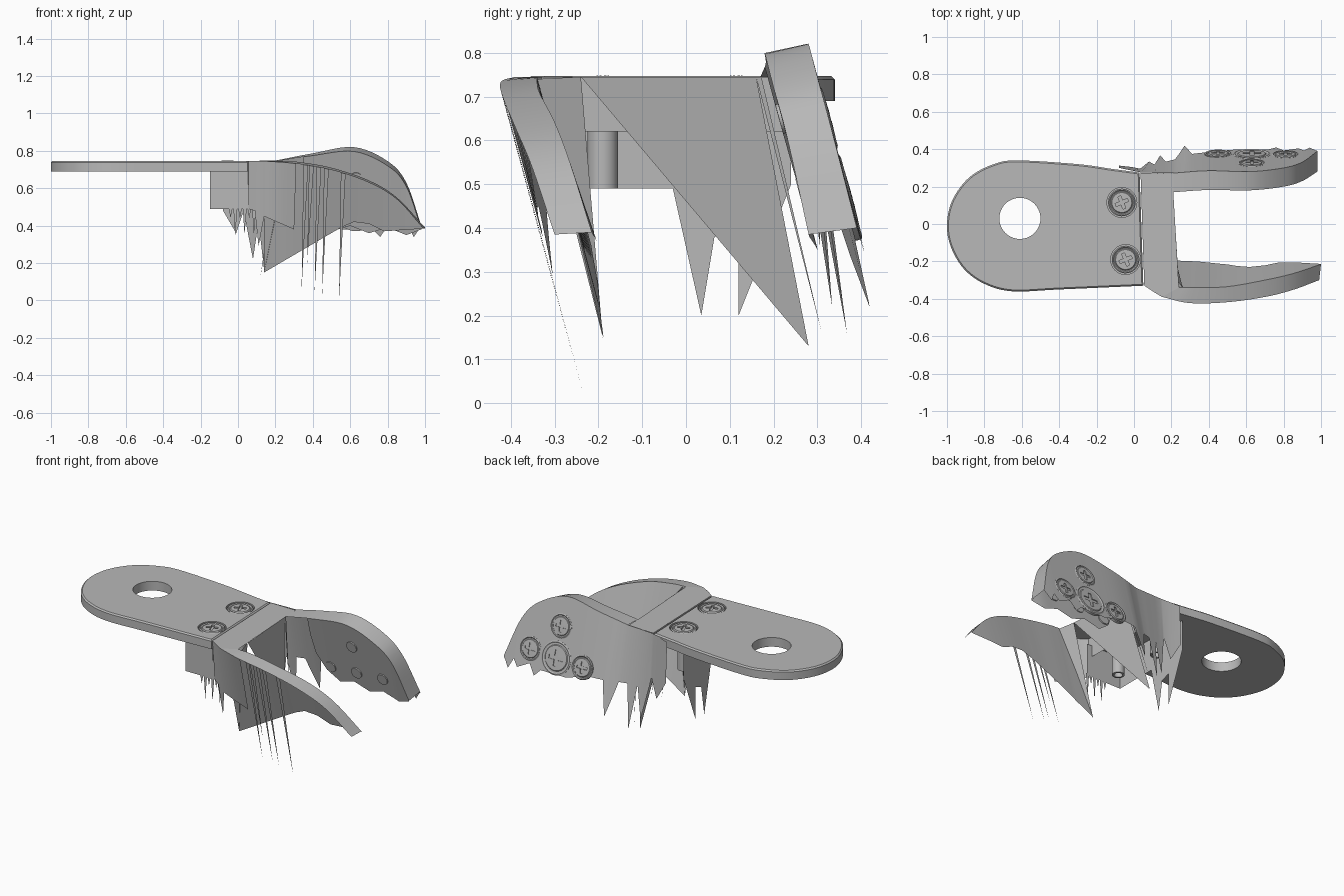
import bpy, bmesh, math
from mathutils import Vector, Matrix

cube = bpy.data.objects.get("Cube")
if cube:
    bpy.data.objects.remove(cube)

metal = bpy.data.materials.new("grey_metal")
metal.use_nodes = True
GREY = (0.48, 0.48, 0.48, 1)
metal.diffuse_color = GREY
metal.node_tree.nodes["Principled BSDF"].inputs["Base Color"].default_value = GREY
LEAN = 0.27          # sideways drift of the fork walls per unit of drop
TOP, UNDER = 0.745, 0.69


def shade(mesh):
    mesh.shade_smooth()
    mesh.set_sharp_from_angle(angle=math.radians(30))


def finish(name, bm, facing=None):
    """Turn a bmesh into an object; open sheets are turned towards 'facing'."""
    bmesh.ops.remove_doubles(bm, verts=bm.verts, dist=0.0001)
    bmesh.ops.recalc_face_normals(bm, faces=bm.faces)
    if facing:
        total = sum((f.normal * f.calc_area() for f in bm.faces), Vector())
        if total.dot(Vector(facing)) < 0:
            bmesh.ops.reverse_faces(bm, faces=bm.faces)
    mesh = bpy.data.meshes.new(name)
    bm.to_mesh(mesh)
    bm.free()
    mesh.materials.append(metal)
    shade(mesh)
    obj = bpy.data.objects.new(name, mesh)
    bpy.context.collection.objects.link(obj)
    return obj


def smooth(points, steps=6):
    """Smooth curve through a few points."""
    pts = [Vector(p) for p in points]
    pts = [2 * pts[0] - pts[1]] + pts + [2 * pts[-1] - pts[-2]]
    out = []
    for a, b, c, d in zip(pts, pts[1:], pts[2:], pts[3:]):
        for i in range(steps):
            t = i / steps
            out.append(b + (c - a) * t / 2 + (2 * a - 5 * b + 4 * c - d) * t * t / 2
                       + (3 * b - a - 3 * c + d) * t ** 3 / 2)
    return out + [pts[-2]]


def at(line, x):
    """Point on a polyline at a given x."""
    for a, b in zip(line, line[1:]):
        if a[0] <= x <= b[0] and b[0] > a[0]:
            return Vector(a).lerp(Vector(b), (x - a[0]) / (b[0] - a[0]))
    return Vector(line[0] if x < line[0][0] else line[-1])


def strip(name, upper, lower, facing):
    bm = bmesh.new()
    rows = [[bm.verts.new(p) for p in line] for line in (upper, lower)]
    for i in range(len(upper) - 1):
        bm.faces.new((rows[0][i], rows[0][i + 1], rows[1][i + 1], rows[1][i]))
    return finish(name, bm, facing)


def wall(name, edge, jagged, facing, leans):
    """Sheet hung from a top edge to a jagged line; its lean may change along x."""
    xs = sorted({round(p[0], 4) for p in list(edge) + list(jagged)
                 if jagged[0][0] <= p[0] <= jagged[-1][0]})
    upper = [at(edge, x) for x in xs]
    lower = []
    for p in upper:
        z = min(at(jagged, p.x)[1], p.z - 0.005)
        lower.append(Vector((p.x, p.y + at(leans, p.x)[1] * (p.z - z), z)))
    return strip(name, upper, lower, facing)


def polygon(name, points, facing):
    bm = bmesh.new()
    bm.faces.new([bm.verts.new(p) for p in points])
    return finish(name, bm, facing)


def prism(name, outline, low, high, bevel=0.0):
    bm = bmesh.new()
    face = bm.faces.new([bm.verts.new((p[0], p[1], low)) for p in outline])
    made = bmesh.ops.extrude_face_region(bm, geom=[face])["geom"]
    bmesh.ops.translate(bm, vec=(0, 0, high - low),
                        verts=[v for v in made if isinstance(v, bmesh.types.BMVert)])
    if bevel:
        rim = [e for e in bm.edges if all(v.co.z > high - 0.001 for v in e.verts)]
        bmesh.ops.bevel(bm, geom=rim, offset=bevel, segments=1, affect='EDGES')
    return finish(name, bm)


def circle(x, y, r, n=32):
    return [(x + r * math.cos(math.tau * i / n), y + r * math.sin(math.tau * i / n))
            for i in range(n)]


def cut(obj, cutter):
    mod = obj.modifiers.new("cut", 'BOOLEAN')
    mod.operation, mod.solver, mod.object = 'DIFFERENCE', 'EXACT', cutter
    bpy.context.view_layer.update()
    old = obj.data
    obj.data = bpy.data.meshes.new_from_object(
        obj.evaluated_get(bpy.context.evaluated_depsgraph_get()))
    shade(obj.data)
    obj.modifiers.clear()
    bpy.data.objects.remove(cutter)
    bpy.data.meshes.remove(old)


def screw(name, place, normal, r, turn):
    """Round head with a raised rim and a sunken cross."""
    profile = [(0, -0.012), (r, -0.012), (r, 0.003), (r * 0.92, 0.006), (r * 0.84, 0.001),
               (r * 0.78, 0.001), (r * 0.72, 0.006), (0, 0.008)]
    bm = bmesh.new()
    verts = [bm.verts.new((a, 0, b)) for a, b in profile]
    edges = [bm.edges.new(pair) for pair in zip(verts, verts[1:])]
    bmesh.ops.spin(bm, geom=verts + edges, cent=(0, 0, 0), axis=(0, 0, 1),
                   angle=math.tau, steps=28)
    head = finish(name, bm)
    a, b = r * 0.48, r * 0.11
    cross = [(a, -b), (a, b), (b, b), (b, a), (-b, a), (-b, b),
             (-a, b), (-a, -b), (-b, -b), (-b, -a), (b, -a), (b, -b)]
    cut(head, prism("cross_cutter", cross, -0.004, 0.05))
    spin = Matrix.Rotation(turn, 4, 'Z')
    aim = Vector(normal).to_track_quat('Z', 'Y').to_matrix().to_4x4()
    head.data.transform(Matrix.Translation(place) @ aim @ spin)


# Flat tang with a round hole and two countersunk screws on hollow posts
outline = smooth([(0.03, 0.275), (-0.12, 0.295), (-0.3, 0.32), (-0.62, 0.34), (-0.75, 0.32),
                  (-0.88, 0.25), (-0.97, 0.13), (-1, 0), (-0.98, -0.12), (-0.91, -0.24),
                  (-0.8, -0.32), (-0.65, -0.36), (-0.4, -0.35), (0.05, -0.33)])
tang = prism("tang", outline, UNDER, 0.747, 0.008)
cut(tang, prism("hole_cutter", circle(-0.61, 0.03, 0.11, 40), 0.5, 1))
for label, x, y in (("back", -0.065, 0.115), ("front", -0.045, -0.19)):
    cut(tang, prism("seat_cutter", circle(x, y, 0.08), 0.728, 1))
    screw(label + "_tang_screw", (x, y, 0.74), (0, 0, 1), 0.074, 0.4)
    post = prism(label + "_post", circle(x, y, 0.035, 24), 0.49, 0.7)
    cut(post, prism("bore_cutter", circle(x, y, 0.024, 24), 0.4, 0.66))

# Housing under the tang, broken along its lower edge
polygon("housing_front", [(-0.15, -0.3, UNDER), (-0.15, -0.3, 0.49), (0.09, -0.3, 0.49),
                          (0.09, -0.3, UNDER)], (0, -1, 0))
side = [(-0.3, UNDER), (-0.3, 0.49), (-0.03, 0.49), (0.035, 0.2), (0.065, 0.38),
        (0.119, 0.4), (0.12, 0.2), (0.24, 0.5), (0.24, UNDER)]
polygon("housing_side", [(-0.15, y, z) for y, z in side], (-1, 0, 0))

# Bridge joining the two arms, with its torn cross wall
polygon("bridge", [(0.035, 0.272, TOP), (0.21, 0.27, TOP), (0.21, 0.17, TOP), (0.24, -0.34, TOP),
                   (0.15, -0.39, TOP), (0.1, -0.36, TOP), (0.055, -0.33, TOP)], (0, 0, 1))
polygon("seam_wall", [(0.035, 0.27, TOP), (0.055, -0.33, TOP), (0.055, -0.33, 0.62),
                      (0.035, 0.27, 0.62)], (-1, 0, 0))
polygon("cross_wall", [(0.21, 0.16, TOP), (0.235, -0.24, TOP), (0.12, 0.28, 0.13)], (1, 0, 0))
polygon("back_corner_web", [(0.21, 0.16, TOP), (0.21, 0.172, TOP), (0.14, 0.31, 0.16)], (1, 0, 0))
polygon("front_corner_web", [(0.235, -0.24, TOP), (0.26, -0.34, 0.74), (0.14, -0.19, 0.15)],
        (1, 0, 0))

# Front arm: rim, inner wall and what is left of the outer wall
front_out = smooth([(0.15, -0.39, TOP), (0.3, -0.423, 0.733), (0.5, -0.418, 0.698),
                    (0.7, -0.39, 0.63), (0.85, -0.352, 0.54), (0.99, -0.3, 0.385)])
front_in = smooth([(0.24, -0.34, TOP), (0.33, -0.34, 0.74), (0.5, -0.335, 0.71),
                   (0.7, -0.3, 0.642), (0.85, -0.265, 0.55), (1, -0.215, 0.39)])
strip("front_arm_rim", front_out, front_in, (0, 0, 1))
wall("front_arm_inner_wall", [Vector((0.14, -0.34, TOP))] + front_in,
     [(0.14, 0.15), (0.55, 0.39), (0.62, 0.42), (0.7, 0.41), (0.78, 0.37), (1, 0.385)],
     (0, 1, 0), [(0.14, 0.255), (0.25, 0.27), (0.5, 0.34)])
front_edge = smooth([(0.055, -0.33, TOP), (0.1, -0.36, TOP), (0.15, -0.39, TOP)], 3)[:-1] + front_out
wall("front_arm_outer_wall", front_edge,
     [(0.055, 0.49), (0.09, 0.48), (0.11, 0.29), (0.14, 0.45), (0.3, 0.38), (0.31, 0.7)],
     (0, -1, 0), [(0, 0.05), (0.28, LEAN)])
for i, (x, z) in enumerate([(0.35, 0.06), (0.38, 0.2), (0.42, 0.05), (0.46, 0.03), (0.55, 0)]):
    top = at(front_out, x)
    tip = (x - 0.01, top.y + LEAN * (top.z - z), z)
    polygon(f"front_splinter_{i}", [top, at(front_out, x + 0.025), tip], (0, -1, 0))

# Small splinters below the housing
for i in range(6):
    x = -0.05 + 0.025 * i
    polygon(f"housing_splinter_{i}", [(x, -0.3, 0.5), (x + 0.022, -0.3, 0.5),
                                      (x + 0.01, -0.3, 0.44 - 0.09 * (i % 2))], (0, -1, 0))

# Back arm: arched rim, inner wall and ragged outer wall
back_out = smooth([(0.21, 0.272, 0.75), (0.4, 0.285, 0.787), (0.62, 0.28, 0.82),
                   (0.8, 0.3, 0.745), (0.9, 0.331, 0.63), (0.98, 0.39, 0.4)])
back_in = smooth([(0.21, 0.17, TOP), (0.4, 0.182, 0.775), (0.62, 0.18, 0.797),
                  (0.8, 0.2, 0.72), (0.9, 0.23, 0.61), (0.98, 0.28, 0.385)])
strip("back_arm_rim", back_out, back_in, (0, 0, 1))
wall("back_arm_inner_wall", back_in,
     [(0.35, 0.66), (0.365, 0.53), (0.42, 0.43), (0.5, 0.37), (0.6, 0.4), (0.7, 0.36), (0.8, 0.39),
      (0.9, 0.35), (0.98, 0.38)], (0, -1, 0), [(0, LEAN), (1, LEAN)])
back_edge = [Vector((-0.08, 0.3, 0.73)), Vector((0.04, 0.275, TOP))] + back_out
wall("back_arm_outer_wall", back_edge,
     [(-0.08, 0.48), (-0.01, 0.36), (0.03, 0.48), (0.08, 0.22), (0.11, 0.42), (0.14, 0.16),
      (0.17, 0.42), (0.22, 0.42), (0.27, 0.22), (0.31, 0.42), (0.4, 0.42), (0.55, 0.38),
      (0.72, 0.38), (0.76, 0.34), (0.8, 0.4), (0.88, 0.36), (0.91, 0.4), (0.94, 0.34), (0.98, 0.4)],
     (0, 1, 0), [(0, 0.05), (0.28, LEAN)])

# Screws through the back arm, with their ends showing on the inside
for label, x, z, r in (("large", 0.63, 0.47, 0.1), ("upper", 0.63, 0.65, 0.072),
                       ("inner", 0.45, 0.46, 0.072), ("outer", 0.81, 0.48, 0.072)):
    screw(label + "_arm_screw", (x, 0.499 - LEAN * z, z), (0, 1, LEAN), r, 0)
    end = prism(label + "_screw_end", circle(0, 0, 0.035, 24), -0.006, 0.006)
    aim = Vector((0, -1, -LEAN)).to_track_quat('Z', 'Y').to_matrix().to_4x4()
    end.data.transform(Matrix.Translation((x, 0.394 - LEAN * z, z)) @ aim)
